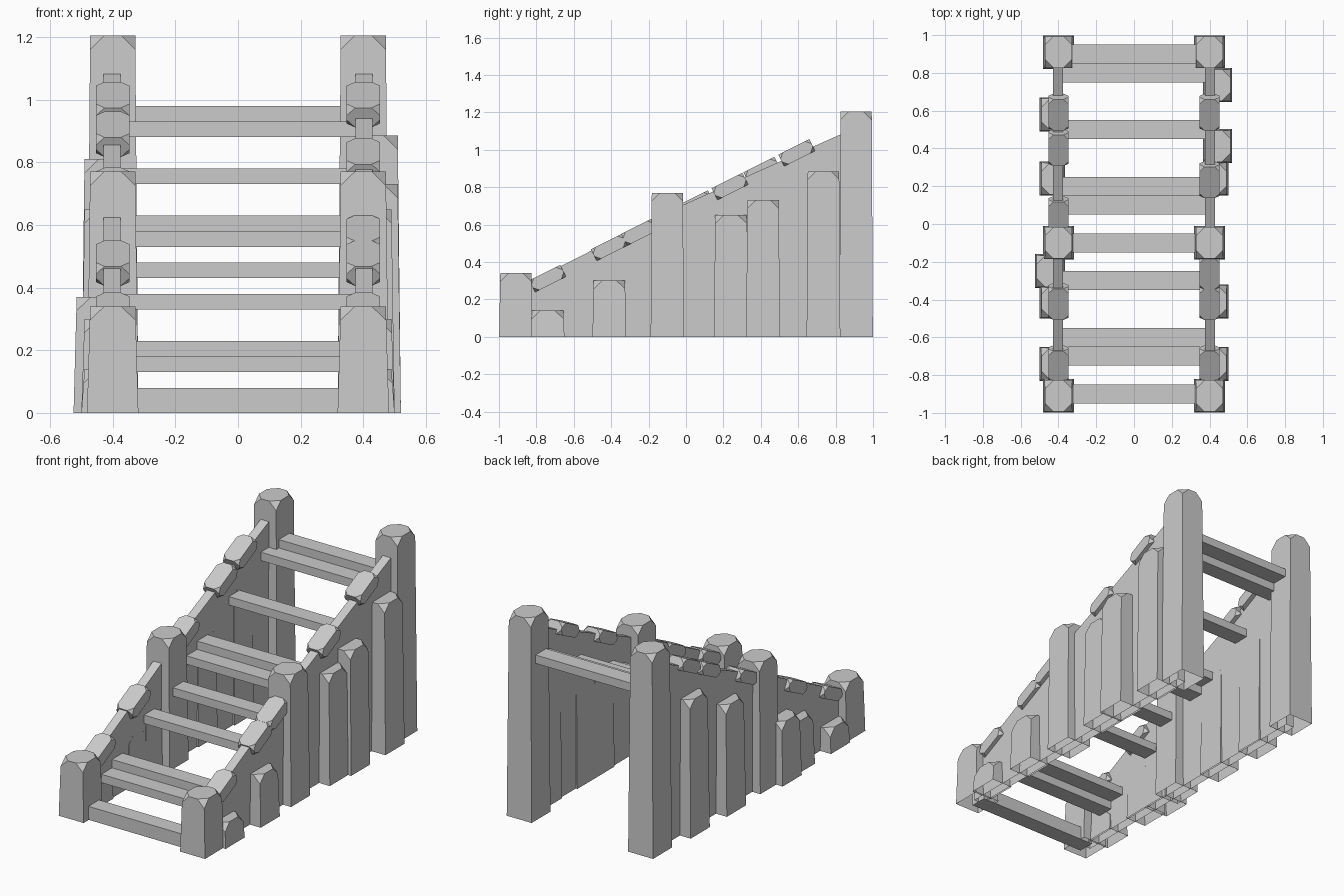
import bpy, bmesh, math
from mathutils import Matrix

cube = bpy.data.objects.get("Cube")
if cube:
    bpy.data.objects.remove(cube, do_unlink=True)

# One plain stone colour
stone = bpy.data.materials.new("grey_stone")
stone.use_nodes = True
stone.diffuse_color = (0.6, 0.6, 0.6, 1)
stone.node_tree.nodes["Principled BSDF"].inputs["Base Color"].default_value = (0.6, 0.6, 0.6, 1)


def finish(bm, name):
    bmesh.ops.recalc_face_normals(bm, faces=bm.faces)
    mesh = bpy.data.meshes.new(name)
    bm.to_mesh(mesh)
    bm.free()
    mesh.materials.append(stone)
    obj = bpy.data.objects.new(name, mesh)
    bpy.context.collection.objects.link(obj)
    return obj


def box(size, centre):
    bm = bmesh.new()
    bmesh.ops.create_cube(bm, size=1)
    bmesh.ops.scale(bm, vec=size, verts=bm.verts)
    bmesh.ops.translate(bm, vec=centre, verts=bm.verts)
    return bm


def chip(bm, verts, amount):
    bmesh.ops.bevel(bm, geom=verts, offset=amount, offset_type='OFFSET',
                    segments=1, profile=0.5, affect='VERTICES')


def upright(name, x0, x1, y, depth, height):
    """Tapered upright with chipped top corners and an open foot."""
    cx = (x0 + x1) / 2
    bm = box((x1 - x0, depth, height), (cx, y, height / 2))
    top = [v for v in bm.verts if v.co.z > height / 2]
    for v in top:
        v.co.x -= math.copysign(0.01, v.co.x - cx)
        v.co.y -= math.copysign(0.006, v.co.y - y)
    foot = [f for f in bm.faces if all(v.co.z < 0.001 for v in f.verts)]
    bmesh.ops.delete(bm, geom=foot, context='FACES_ONLY')
    chip(bm, top, 0.045)
    return finish(bm, name)


def side_wall(name, x):
    """Sloping wall under the handrail, bent at the middle post."""
    outline = [(-0.9, 0), (0.9, 0), (0.9, 1.115), (-0.1, 0.667), (-0.9, 0.26)]
    bm = bmesh.new()
    face = bm.faces.new([bm.verts.new((x - 0.027, y, z)) for y, z in outline])
    ext = bmesh.ops.extrude_face_region(bm, geom=[face], use_keep_orig=True)
    new = [g for g in ext["geom"] if isinstance(g, bmesh.types.BMVert)]
    bmesh.ops.translate(bm, vec=(0.054, 0, 0), verts=new)
    foot = [f for f in bm.faces if all(v.co.z < 0.001 for v in f.verts)]
    bmesh.ops.delete(bm, geom=foot, context='FACES_ONLY')
    return finish(bm, name)


def rail_block(name, x, y):
    """Chipped stone lying on the slope of the rail."""
    bm = box((0.106, 0.185, 0.07), (0, 0, 0))
    chip(bm, bm.verts[:], 0.027)
    bm.transform(Matrix.Translation((x, y, 0.685 + 0.505 * y))
                 @ Matrix.Rotation(math.atan(0.5), 4, 'X'))
    return finish(bm, name)


# Posts and walls on both sides
for side, label in ((-1, "right"), (1, "left")):
    for place, y, height in (("front", -0.91, 0.34), ("middle", -0.1, 0.77), ("back", 0.91, 1.205)):
        x = side * 0.4
        upright(f"{place}_post_{label}", x - 0.082, x + 0.082, y, 0.178, height)
    side_wall(f"side_wall_{label}", side * 0.402)

# Outer wall planks: y, height, outer reach
planks = {
    1: [(-0.74, 0.14, 0.5), (-0.41, 0.3, 0.5), (0.24, 0.65, 0.5),
        (0.412, 0.73, 0.52), (0.735, 0.885, 0.52)],
    -1: [(-0.74, 0.14, 0.5), (-0.41, 0.3, 0.5), (-0.25, 0.37, 0.525),
         (0.24, 0.65, 0.5), (0.58, 0.81, 0.5)],
}
for side, rows in planks.items():
    for i, (y, height, reach) in enumerate(rows):
        x0, x1 = sorted((side * 0.365, side * reach))
        upright(f"wall_plank_{'left' if side > 0 else 'right'}_{i + 1}", x0, x1, y, 0.18, height)

# Loose stones along the rails
stones = {1: (-0.74, -0.41, -0.25, 0.235, 0.592), -1: (-0.74, -0.41, 0.05, 0.405, 0.592)}
for side, places in stones.items():
    for i, y in enumerate(places):
        rail_block(f"rail_block_{'left' if side > 0 else 'right'}_{i + 1}", side * 0.4, y)

# Treads on an even rise, with several missing
for k in (0, 2, 3, 6, 8, 10, 11, 14, 17, 18):
    top = 0.08 + 0.05 * k
    thick = 0.08 if k == 0 else 0.05
    finish(box((0.8, 0.1, thick), (0, -0.9 + 0.1 * k, top - thick / 2)), f"tread_{k + 1}")
